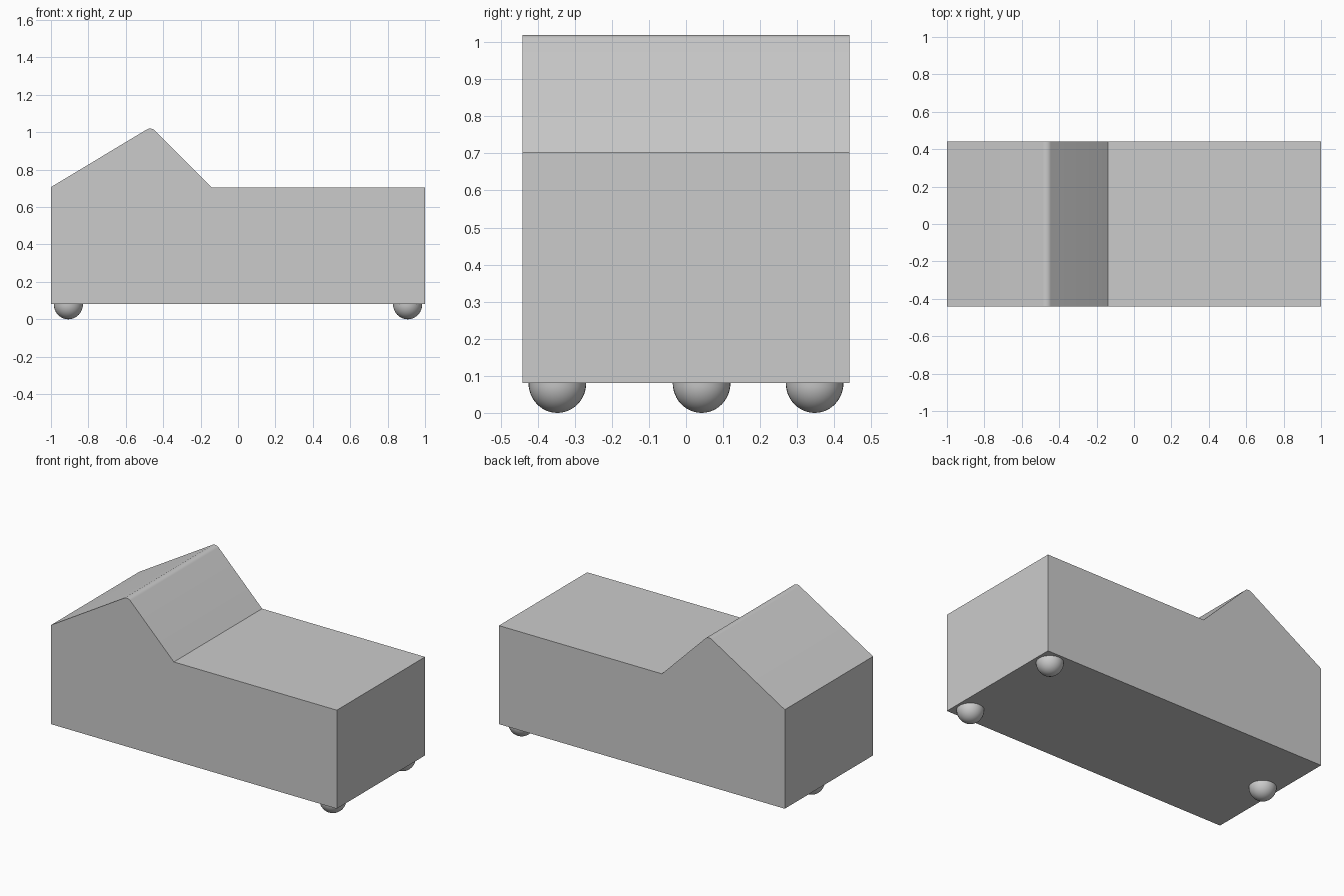
import bpy
import bmesh
import math

cube = bpy.data.objects.get("Cube")
if cube:
    bpy.data.objects.remove(cube, do_unlink=True)

# One plain grey for every part
GREY = (0.6, 0.6, 0.6, 1)
grey = bpy.data.materials.new("light grey")
grey.use_nodes = True
grey.diffuse_color = GREY
grey.node_tree.nodes["Principled BSDF"].inputs["Base Color"].default_value = GREY

HALF_DEPTH = 0.441
BASE = 0.081


def add_object(name, bm):
    bmesh.ops.recalc_face_normals(bm, faces=bm.faces)
    mesh = bpy.data.meshes.new(name)
    bm.to_mesh(mesh)
    bm.free()
    mesh.materials.append(grey)
    obj = bpy.data.objects.new(name, mesh)
    bpy.context.collection.objects.link(obj)
    bpy.ops.object.select_all(action="DESELECT")
    obj.select_set(True)
    bpy.context.view_layer.objects.active = obj
    bpy.ops.object.shade_smooth_by_angle(angle=math.radians(25))
    return obj


# Body: side profile with a raised ridge, extruded through the depth
profile = [(-1, BASE), (1, BASE), (1, 0.704), (-0.14, 0.704),
           (-0.464, 1.029), (-1, 0.707)]
bm = bmesh.new()
face = bm.faces.new([bm.verts.new((x, -HALF_DEPTH, z)) for x, z in profile])
extruded = bmesh.ops.extrude_face_region(bm, geom=[face])["geom"]
bmesh.ops.translate(bm, vec=(0, 2 * HALF_DEPTH, 0),
                    verts=[v for v in extruded if isinstance(v, bmesh.types.BMVert)])

# Rounded crest along the ridge
crest = [e for e in bm.edges if all(v.co.z > 1 for v in e.verts)]
bmesh.ops.bevel(bm, geom=crest, offset=0.027, offset_type="OFFSET",
                segments=8, profile=0.5, affect="EDGES")
add_object("body", bm)


# Feet: half balls under the body, two at one end and one at the other
def add_foot(name, x, y):
    bm = bmesh.new()
    bmesh.ops.create_uvsphere(bm, u_segments=32, v_segments=24, radius=0.078)
    bmesh.ops.bisect_plane(bm, geom=bm.verts[:] + bm.edges[:] + bm.faces[:],
                           plane_co=(0, 0, 0), plane_no=(0, 0, 1), clear_outer=True)
    bmesh.ops.scale(bm, vec=(1, 1, BASE / 0.078), verts=bm.verts)
    rim = [e for e in bm.edges if e.is_boundary]
    bmesh.ops.contextual_create(bm, geom=rim)
    add_object(name, bm).location = (x, y, BASE)


add_foot("left_front_foot", 0.907, -0.347)
add_foot("left_back_foot", 0.907, 0.347)
add_foot("right_middle_foot", -0.907, 0.042)
